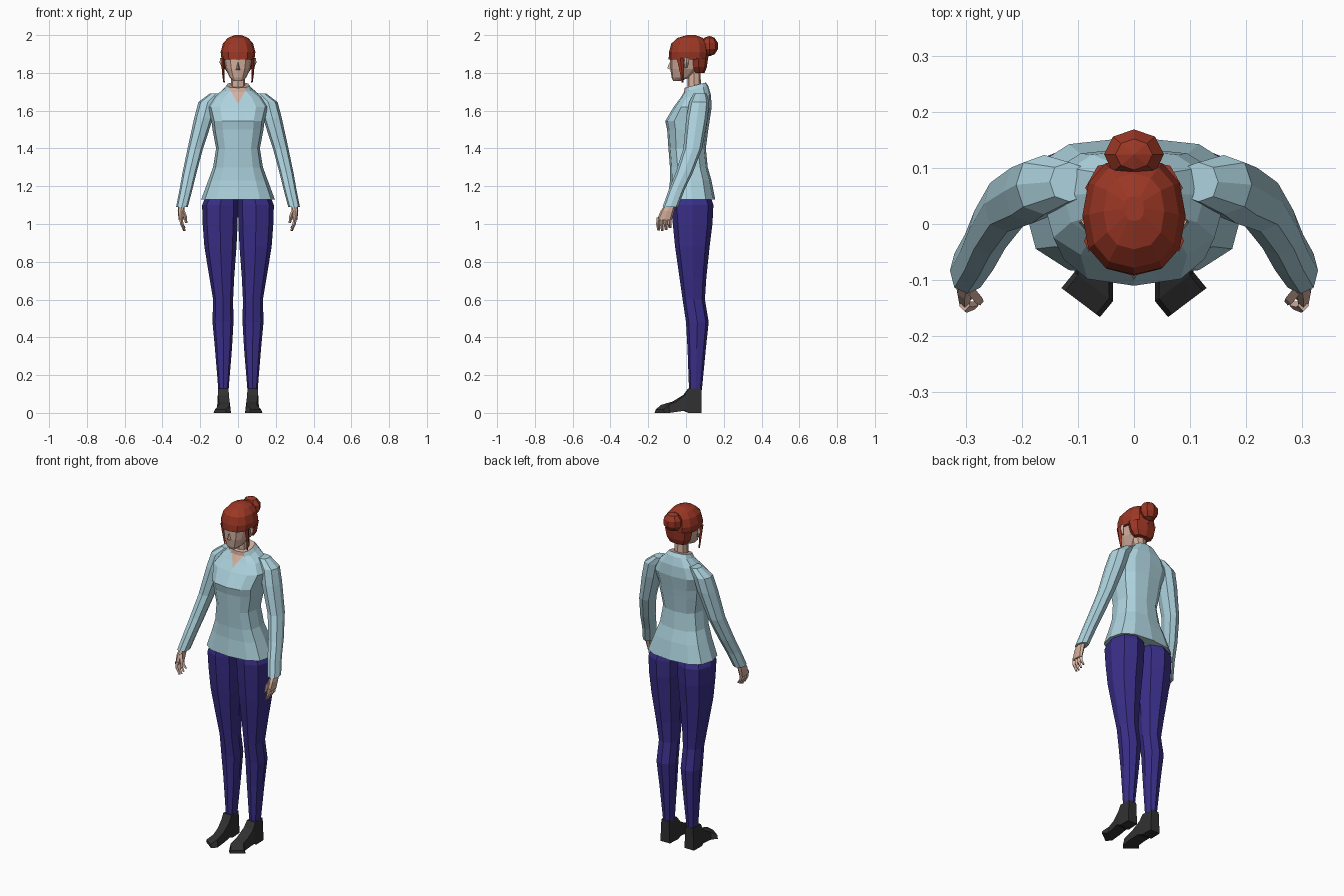
import bpy, bmesh
from math import sin, cos, pi, radians, copysign
from mathutils import Vector

if "Cube" in bpy.data.objects:
    bpy.data.objects.remove(bpy.data.objects["Cube"])


def material(name, rgb):
    m = bpy.data.materials.new(name)
    m.use_nodes = True
    m.diffuse_color = (*rgb, 1)
    m.node_tree.nodes["Principled BSDF"].inputs["Base Color"].default_value = (*rgb, 1)
    return m


SHIRT = material("pale blue cloth", (0.42, 0.65, 0.73))
TROUSERS = material("indigo cloth", (0.042, 0.028, 0.25))
SKIN = material("skin", (0.66, 0.43, 0.34))
HAIR = material("red hair", (0.33, 0.038, 0.018))
SHOES = material("black leather", (0.03, 0.03, 0.03))


def finish(name, bm, mats, mirror=False):
    bmesh.ops.recalc_face_normals(bm, faces=bm.faces)
    me = bpy.data.meshes.new(name)
    bm.to_mesh(me)
    bm.free()
    for m in mats:
        me.materials.append(m)
    ob = bpy.data.objects.new(name, me)
    bpy.context.collection.objects.link(ob)
    if mirror:
        mod = ob.modifiers.new("Mirror", "MIRROR")
        mod.use_mirror_merge = False
    return ob


def skin_rings(rings):
    """Bridge a list of equal point rings and cap both ends."""
    bm = bmesh.new()
    loops = [[bm.verts.new(p) for p in r] for r in rings]
    n = len(loops[0])
    for a, b in zip(loops, loops[1:]):
        for i in range(n):
            j = (i + 1) % n
            bm.faces.new((a[i], a[j], b[j], b[i]))
    bm.faces.new(loops[0])
    bm.faces.new(loops[-1])
    return bm


def ring(z, x0, x1, yf, yb, n=8, power=0.85, tilt=0):
    """Squarish level ring between x0..x1 and yf..yb, starting at the front."""
    pts = []
    for i in range(n):
        a = 2 * pi * i / n
        s, c = (copysign(abs(v) ** power, v) if abs(v) > 1e-6 else 0 for v in (sin(a), cos(a)))
        dy = -c * (yb - yf) / 2
        pts.append(Vector(((x0 + x1) / 2 + s * (x1 - x0) / 2, (yf + yb) / 2 + dy, z + tilt * dy)))
    return pts


def centred(rows, **kw):
    return skin_rings([ring(z, -w, w, yf, yb, **kw) for z, w, yf, yb in rows])


def limb(rows, **kw):
    return skin_rings([ring(z, x - rx, x + rx, y - ry, y + ry, **kw) for z, x, y, rx, ry in rows])


# Blouse body, with the V neck cut into the front
rows = [(1.13, .195, -.095, .155, 0), (1.23, .158, -.085, .135, 0), (1.30, .132, -.085, .115, 0),
        (1.40, .116, -.093, .105, 0), (1.50, .135, -.10, .118, 0), (1.545, .14, -.11, .125, 0),
        (1.62, .16, -.065, .136, 0), (1.675, .125, -.03, .132, .1),
        (1.715, .075, -.01, .118, .25), (1.735, .06, -.008, .105, .25)]
bm = skin_rings([ring(z, -w, w, f, b, n=12, power=.75, tilt=t) for z, w, f, b, t in rows])
for side in (1, -1):
    front = [f for f in bm.faces if f.calc_center_median().z > 1.58 and f.calc_center_median().y < .03]
    geom = set(front)
    for f in front:
        geom.update(f.verts)
        geom.update(f.edges)
    bmesh.ops.bisect_plane(bm, geom=list(geom), plane_co=(0, 0, 1.635), plane_no=(side, 0, -.55))
for f in bm.faces:
    c = f.calc_center_median()
    in_v = c.y < .03 and c.z > 1.6 and abs(c.x) < (c.z - 1.635) * .55
    on_top = len(f.verts) > 8 and c.z > 1.7
    f.material_index = int(in_v or on_top)
finish("blouse", bm, [SHIRT, SKIN])

# Sleeves
finish("sleeve", limb([(1.69, .115, .075, .035, .035), (1.645, .16, .07, .05, .053),
                       (1.56, .182, .058, .05, .057), (1.40, .226, .036, .041, .05),
                       (1.27, .257, -.01, .037, .045), (1.18, .276, -.05, .034, .042),
                       (1.09, .297, -.083, .031, .041)]), [SHIRT], True)

# Hands: palm, four fingers and a thumb
finish("palm", limb([(1.11, .297, -.08, .018, .026), (1.07, .302, -.098, .017, .036),
                     (1.02, .302, -.115, .012, .04)]), [SKIN], True)
for i in range(4):
    y = -.145 + i * .02
    drop = (.966, .962, .968, .98)[i]
    finish("finger", limb([(1.035, .302, y, .01, .011), (1.00, .298, y - .003, .009, .010),
                           (drop, .283, y, .006, .007)], n=4, power=1), [SKIN], True)
finish("thumb", limb([(1.075, .294, -.115, .01, .012), (1.04, .28, -.132, .01, .011),
                      (1.005, .274, -.138, .006, .007)], n=4, power=1), [SKIN], True)

# Trouser legs
legs = [(1.16, .0, .165, -.07, .125), (1.10, .0, .19, -.078, .145), (1.00, .002, .187, -.07, .14),
        (.88, .008, .178, -.058, .125), (.72, .02, .152, -.035, .108), (.60, .026, .132, -.018, .10),
        (.48, .024, .135, .0, .12), (.34, .032, .122, .008, .105), (.12, .05, .104, .016, .084)]
finish("trouser_leg", skin_rings([ring(*r) for r in legs]), [TROUSERS], True)

# Shoes: rectangular sections swept from heel to turned-out toe
sections = []
for x, y, w, top, bottom, turn in [(.079, .083, .031, .13, 0, 0), (.078, .012, .034, .13, .0, 0),
                                   (.077, -.01, .036, .095, .012, 8), (.073, -.06, .038, .06, .006, 22),
                                   (.072, -.112, .043, .042, 0, 37), (.095, -.14, .043, .018, 0, 37)]:
    d = Vector((cos(radians(turn)), sin(radians(turn)), 0)) * w
    c = Vector((x, y, 0))
    up, low = Vector((0, 0, top)), Vector((0, 0, bottom))
    sections.append([c - d + low, c + d + low, c + d * .8 + up, c - d * .8 + up])
finish("shoe", skin_rings(sections), [SHOES], True)

# Neck, face, nose and ears
finish("neck", centred([(1.66, .045, -.0, .09), (1.73, .038, .008, .08), (1.82, .036, .005, .075)]), [SKIN])
finish("face", centred([(1.757, .022, -.068, -.03), (1.775, .044, -.076, .02), (1.82, .064, -.083, .07),
                        (1.87, .074, -.084, .09), (1.93, .07, -.07, .09)], n=12), [SKIN])
bm = bmesh.new()
base = [bm.verts.new(p) for p in [(-.012, -.078, 1.815), (.012, -.078, 1.815), (0, -.08, 1.868)]]
tip = bm.verts.new((0, -.1, 1.825))
bm.faces.new(base)
for i in range(3):
    bm.faces.new((base[i], base[(i + 1) % 3], tip))
finish("nose", bm, [SKIN])
finish("ear", limb([(1.825, .078, .0, .006, .007), (1.855, .088, .003, .01, .013),
                    (1.88, .086, .004, .008, .01)], n=4, power=1), [SKIN], True)

# Hair: cap with fringe, nape, side locks and bun
finish("hair_cap", centred([(1.872, .087, -.092, .117), (1.91, .092, -.09, .12), (1.955, .08, -.078, .112),
                            (1.985, .054, -.045, .09), (2.0, .018, .005, .05)], n=12), [HAIR])
finish("hair_nape", centred([(1.80, .055, .045, .098), (1.83, .076, .025, .11), (1.88, .087, .012, .117)]), [HAIR])
finish("side_lock", limb([(1.75, .074, -.018, .004, .005), (1.80, .078, -.021, .007, .011),
                          (1.88, .08, -.03, .009, .02)], n=4, power=1), [HAIR], True)
bm = bmesh.new()
bmesh.ops.create_uvsphere(bm, u_segments=8, v_segments=5, radius=1)
for v in bm.verts:
    v.co = Vector((v.co.x * .056, v.co.y * .047 + .124, v.co.z * .054 + 1.942))
finish("bun", bm, [HAIR])
